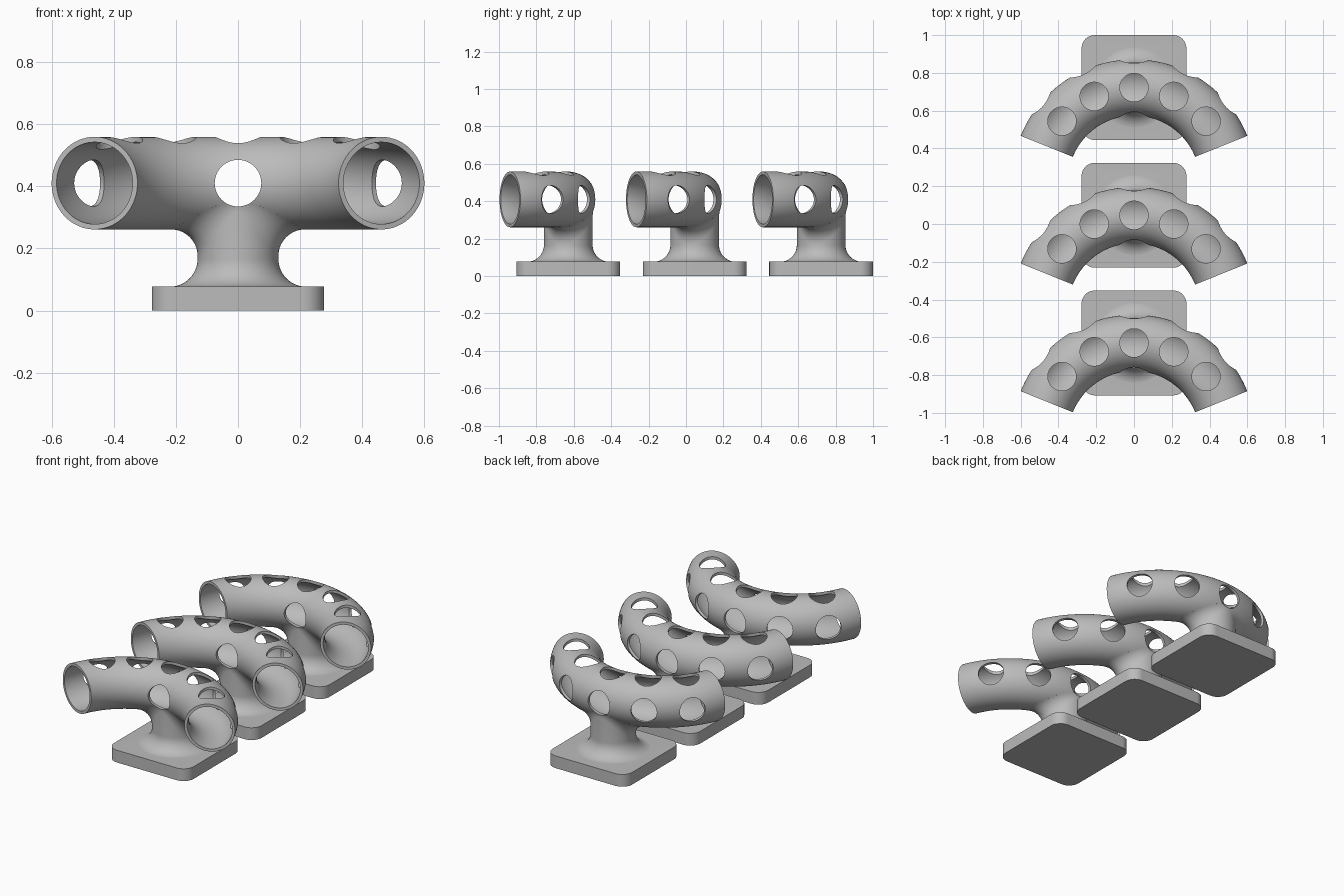
import bpy, bmesh, math
from mathutils import Vector, Matrix

if "Cube" in bpy.data.objects:
    bpy.data.objects.remove(bpy.data.objects["Cube"])

# Main dimensions (each holder is built with its neck axis on the origin)
BEND, TUBE_R, BORE_R, TUBE_Z = 0.498, 0.149, 0.132, 0.41
END_ANGLE = math.radians(22)
PLATE, PLATE_H, CORNER = 0.555, 0.077, 0.07
NECK_R, FILLET = 0.13, 0.09
HOLE_R = 0.075
BEND_CENTRE = Vector((0, -BEND, TUBE_Z))
SPACING, BACK_Y = 0.676, 0.7225

grey = bpy.data.materials.new("mid grey")
grey.use_nodes = True
grey.diffuse_color = (0.5, 0.5, 0.5, 1)
grey.node_tree.nodes["Principled BSDF"].inputs["Base Color"].default_value = (0.5, 0.5, 0.5, 1)


def finish(bm, name):
    bmesh.ops.recalc_face_normals(bm, faces=bm.faces)
    mesh = bpy.data.meshes.new(name)
    bm.to_mesh(mesh)
    bm.free()
    mesh.materials.append(grey)
    ob = bpy.data.objects.new(name, mesh)
    bpy.context.collection.objects.link(ob)
    return ob


def loft(bm, rings, close=False):
    """Skin a list of rings of points; the ends get flat caps or a fan point."""
    rows = [[bm.verts.new(p) for p in ring] for ring in rings]
    n = len(rows[0])
    for a, b in zip(rows, rows[1:]):
        for i in range(n):
            j = (i + 1) % n
            bm.faces.new((a[i], a[j], b[j], b[i]))
    bm.faces.new(rows[0])
    if close:
        tip = bm.verts.new((0, 0, TUBE_Z))
        for i in range(n):
            bm.faces.new((rows[-1][i], rows[-1][(i + 1) % n], tip))
    else:
        bm.faces.new(rows[-1])


def bent_tube(name, radius, extra=0.0, steps=72, sides=64):
    bm = bmesh.new()
    start, end = END_ANGLE - extra, math.pi - END_ANGLE + extra
    rings = []
    for s in range(steps + 1):
        a = start + (end - start) * s / steps
        out = Vector((math.cos(a), math.sin(a), 0))
        rings.append([BEND_CENTRE + out * (BEND + radius * math.cos(t))
                      + Vector((0, 0, radius * math.sin(t)))
                      for t in (math.tau * k / sides for k in range(sides))])
    loft(bm, rings)
    return finish(bm, name)


def base_plate():
    bm = bmesh.new()
    bmesh.ops.create_cube(bm, size=1, matrix=Matrix.Translation((0, 0, PLATE_H / 2))
                          @ Matrix.Diagonal((PLATE, PLATE, PLATE_H, 1)))
    upright = [e for e in bm.edges if abs(e.verts[0].co.z - e.verts[1].co.z) > 0.01]
    bmesh.ops.bevel(bm, geom=upright, offset=CORNER, segments=12, profile=0.5, affect='EDGES')
    return finish(bm, "base_plate")


def neck(sides=96, steps=14):
    """Round post with a rolling-ball fillet to the plate and to the tube."""
    columns = []
    for k in range(sides):
        a = math.tau * k / sides
        out = Vector((math.cos(a), math.sin(a), 0))
        # lower flare
        low = out * (NECK_R + FILLET) + Vector((0, 0, PLATE_H + FILLET - 0.0005))
        col = [Vector((low.x, low.y, PLATE_H * 0.6))]
        for s in range(steps + 1):
            t = math.pi / 2 * s / steps
            col.append(low - out * FILLET * math.sin(t) - Vector((0, 0, FILLET * math.cos(t))))
        # upper flare, where the ball touches both post and tube
        ball = out * (NECK_R + FILLET)
        flat = Vector((ball.x, ball.y + BEND, 0))
        axis = BEND_CENTRE + flat.normalized() * BEND
        gap = flat.length - BEND
        reach = TUBE_R + FILLET
        ball.z = TUBE_Z - math.sqrt(reach ** 2 - gap ** 2)
        to_tube = (axis - ball).normalized()
        for s in range(steps + 1):
            col.append(ball + (-out).slerp(to_tube, s / steps) * FILLET)
        col.append(ball + to_tube * (FILLET + 0.004))
        columns.append(col)
    bm = bmesh.new()
    loft(bm, list(zip(*columns)), close=True)
    return finish(bm, "neck")


def hole_cutter(start, direction, length):
    bm = bmesh.new()
    spin = direction.to_track_quat('Z', 'Y').to_matrix().to_4x4()
    bmesh.ops.create_cone(bm, cap_ends=True, segments=48, radius1=HOLE_R, radius2=HOLE_R,
                          depth=length,
                          matrix=Matrix.Translation(start + direction * length / 2) @ spin)
    return finish(bm, "hole_cutter")


# Union the solid parts, then bore the tube and drill the holes
holder = bent_tube("tube_holder", TUBE_R)
steps = [(neck(), 'UNION'), (base_plate(), 'UNION'),
         (bent_tube("bore_cutter", BORE_R, extra=0.04), 'DIFFERENCE')]
up = Vector((0, 0, 1))
for offset in (-50, -25, 0, 25, 50):
    a = math.radians(90 + offset)
    out = Vector((math.cos(a), math.sin(a), 0))
    centre = BEND_CENTRE + out * BEND
    steps.append((hole_cutter(centre, up, 0.3), 'DIFFERENCE'))
    if offset:
        steps.append((hole_cutter(centre, out, 0.3), 'DIFFERENCE'))
    else:  # the middle hole passes through both walls
        steps.append((hole_cutter(centre - out * 0.3, out, 0.6), 'DIFFERENCE'))

for tool, operation in steps:
    tool.hide_render = True
    mod = holder.modifiers.new(operation.lower(), 'BOOLEAN')
    mod.object, mod.operation, mod.solver = tool, operation, 'EXACT'

bpy.context.view_layer.update()
result = bpy.data.meshes.new_from_object(
    holder.evaluated_get(bpy.context.evaluated_depsgraph_get()))
holder.modifiers.clear()
holder.data = result
for tool, _ in steps:
    bpy.data.objects.remove(tool)

bpy.ops.object.select_all(action='DESELECT')
holder.select_set(True)
bpy.context.view_layer.objects.active = holder
bpy.ops.object.shade_smooth_by_angle(angle=math.radians(30))

# Three identical holders in a row
holder.name = "back_holder"
holder.location.y = BACK_Y
for i, name in enumerate(("middle_holder", "front_holder"), 1):
    twin = holder.copy()
    twin.name = name
    twin.location.y = BACK_Y - SPACING * i
    bpy.context.collection.objects.link(twin)
